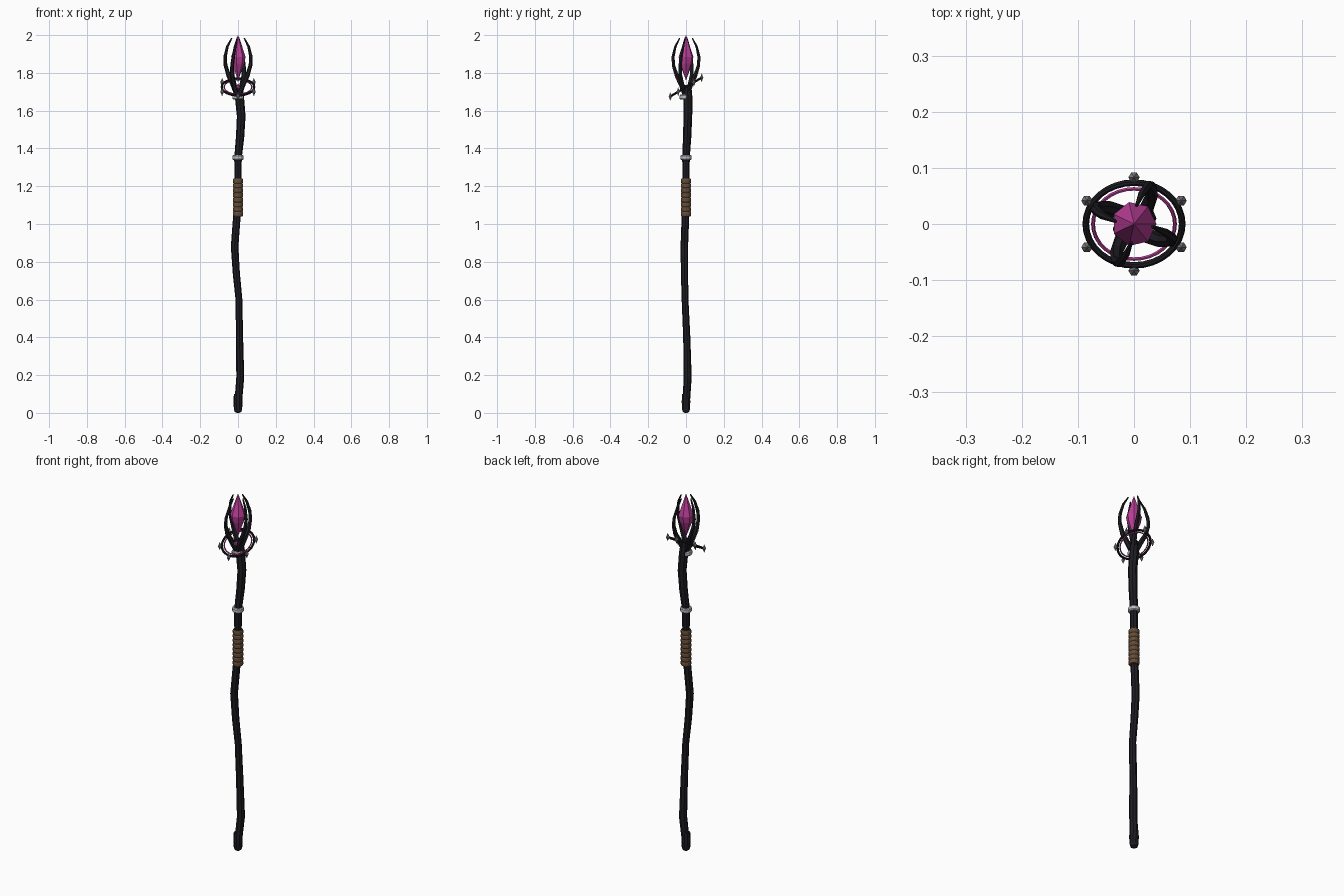
import bpy, bmesh
from math import sin, cos, pi, radians
from mathutils import Vector, Matrix

if "Cube" in bpy.data.objects:
    bpy.data.objects.remove(bpy.data.objects["Cube"])


def material(name, rgb):
    m = bpy.data.materials.new(name)
    m.diffuse_color = (*rgb, 1)
    m.use_nodes = True
    m.node_tree.nodes["Principled BSDF"].inputs["Base Color"].default_value = m.diffuse_color
    return m


BLACK = material("dark_wood", (0.012, 0.012, 0.016))
PINK = material("magenta_crystal", (0.5, 0.05, 0.32))
BROWN = material("leather", (0.13, 0.075, 0.04))
SILVER = material("silver", (0.5, 0.5, 0.54))
STEEL = material("steel", (0.22, 0.22, 0.24))


def make(name, bm, mat):
    bmesh.ops.recalc_face_normals(bm, faces=bm.faces)
    me = bpy.data.meshes.new(name)
    bm.to_mesh(me)
    bm.free()
    me.materials.append(mat)
    ob = bpy.data.objects.new(name, me)
    bpy.context.collection.objects.link(ob)
    return ob


def tube(name, pts, radii, sides, mat):
    """Sweep a polygon along upward-going points with varying radius."""
    bm = bmesh.new()
    pts = [Vector(p) for p in pts]
    rings = []
    for i, (p, r) in enumerate(zip(pts, radii)):
        t = pts[min(i + 1, len(pts) - 1)] - pts[max(i - 1, 0)]
        q = Vector((0, 0, 1)).rotation_difference(t)
        rings.append([bm.verts.new(p + q @ Vector((r * cos(2 * pi * k / sides),
                      r * sin(2 * pi * k / sides), 0))) for k in range(sides)])
    for a, b in zip(rings, rings[1:]):
        for k in range(sides):
            j = (k + 1) % sides
            bm.faces.new((a[k], a[j], b[j], b[k]))
    bm.faces.new(rings[0][::-1])
    bm.faces.new(rings[-1])
    return make(name, bm, mat)


def lathe(name, profile, sides, mat, loc=(0, 0, 0)):
    """Stack of (radius, z) along a vertical axis."""
    return tube(name, [(loc[0], loc[1], loc[2] + z) for r, z in profile],
                [r for r, z in profile], sides, mat)


def torus(name, R, r, mat, matrix, n=32, s=8):
    bm = bmesh.new()
    g = [[bm.verts.new(matrix @ Vector(((R + r * cos(2 * pi * j / s)) * cos(2 * pi * i / n),
          (R + r * cos(2 * pi * j / s)) * sin(2 * pi * i / n), r * sin(2 * pi * j / s))))
          for j in range(s)] for i in range(n)]
    for i in range(n):
        for j in range(s):
            a, b = g[i], g[(i + 1) % n]
            bm.faces.new((a[j], b[j], b[(j + 1) % s], a[(j + 1) % s]))
    return make(name, bm, mat)


# Gnarled shaft
shaft = [(0.0, 0.0, 0.04, 0.020), (0.012, 0.009, 0.19, 0.021), (0.008, 0.004, 0.40, 0.019),
         (0.005, -0.005, 0.60, 0.018), (-0.009, -0.008, 0.74, 0.019),
         (-0.018, -0.009, 0.88, 0.020), (-0.006, -0.003, 1.04, 0.020),
         (0.0, 0.0, 1.20, 0.019), (0.0, 0.0, 1.35, 0.020), (0.011, 0.006, 1.46, 0.022),
         (0.017, 0.010, 1.57, 0.023), (0.008, 0.010, 1.67, 0.024), (0.002, 0.006, 1.735, 0.022)]
tube("shaft", [p[:3] for p in shaft], [p[3] for p in shaft], 8, BLACK)

# Rounded foot
lathe("foot", [(0.008, 0), (0.018, 0.006), (0.022, 0.02), (0.024, 0.06), (0.022, 0.10)], 10, BLACK)

# Leather grip with wrapped ridges
prof = []
for i in range(8):
    z = 1.04 + i * 0.025
    prof += [(0.024, z), (0.0275, z + 0.006), (0.0275, z + 0.019)]
prof.append((0.024, 1.24))
lathe("grip", prof, 12, BROWN)

# Metal collars
for name, y, z in (("middle_collar", 0, 1.353), ("upper_collar", -0.004, 1.672)):
    lathe(name, [(0.026, -0.013), (0.030, -0.008), (0.030, 0.008), (0.026, 0.013)],
          12, SILVER, (0, y, z))

# Four curved claws, twisting from base to tip
claw = [(0.008, 1.685, 42, 0.015), (0.032, 1.735, 50, 0.014), (0.058, 1.785, 58, 0.012),
        (0.073, 1.84, 65, 0.010), (0.073, 1.885, 70, 0.009), (0.058, 1.94, 75, 0.007),
        (0.033, 1.985, 82, 0.003)]
for n in range(4):
    pts = [(r * cos(radians(a + 90 * n)), r * sin(radians(a + 90 * n)), z) for r, z, a, _ in claw]
    tube(f"claw_{n + 1}", pts, [c[3] for c in claw], 6, BLACK)

# Main crystal and small front gem
lathe("crystal", [(0.0008, 1.762), (0.034, 1.85), (0.040, 1.885), (0.0008, 2.0)], 7, PINK)
bm = bmesh.new()
bmesh.ops.create_icosphere(bm, subdivisions=1, radius=0.014,
                           matrix=Matrix.Translation((0, -0.018, 1.727)))
make("front_gem", bm, PINK)

# Tilted double ring with studs
tilt = Matrix.Translation((0, 0, 1.725)) @ Matrix.Rotation(radians(31), 4, 'X')
torus("outer_ring", 0.086, 0.006, BLACK, tilt)
torus("inner_ring", 0.073, 0.0035, PINK, tilt, s=6)
for n in range(6):
    a = radians(30 + 60 * n)
    p = tilt @ Vector((0.097 * cos(a), 0.097 * sin(a), 0))
    lathe(f"stud_{n + 1}", [(0.0005, -0.022), (0.010, 0), (0.0005, 0.022)], 6, STEEL, p)
